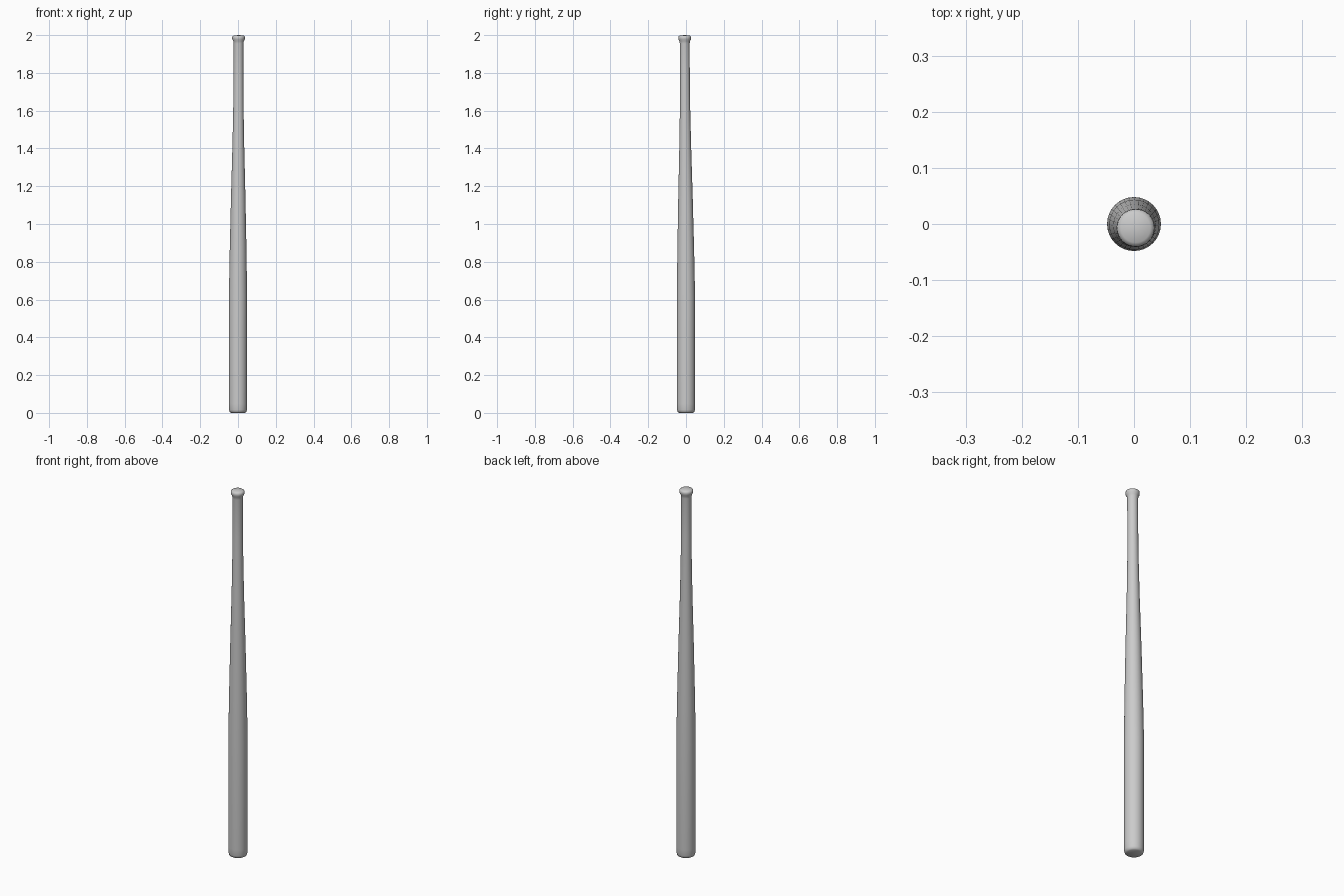
import bpy, bmesh, math

if "Cube" in bpy.data.objects:
    bpy.data.objects.remove(bpy.data.objects["Cube"])

SEGMENTS = 32
# (radius, z) from barrel end up to knob
PROFILE = [(0.036, 0.0), (0.044, 0.005), (0.047, 0.016), (0.048, 0.05), (0.048, 0.62),
           (0.0445, 0.85), (0.038, 1.15), (0.031, 1.42), (0.0275, 1.6), (0.026, 1.75),
           (0.026, 1.955), (0.028, 1.968), (0.033, 1.977), (0.034, 1.985),
           (0.033, 1.993), (0.026, 1.998)]


def axis(z):
    # The bat leans very slightly toward the front
    t = max(0.0, (z - 0.6) / 1.4)
    return 0.003 * t, -0.007 * t


bm = bmesh.new()
rings = []
for r, z in PROFILE:
    cx, cy = axis(z)
    rings.append([bm.verts.new((cx + r * math.cos(a), cy + r * math.sin(a), z))
                  for a in (2 * math.pi * i / SEGMENTS for i in range(SEGMENTS))])
for lower, upper in zip(rings, rings[1:]):
    for i in range(SEGMENTS):
        j = (i + 1) % SEGMENTS
        bm.faces.new((lower[i], lower[j], upper[j], upper[i]))

# Flat barrel end and slightly domed knob
bm.faces.new(rings[0][::-1])
tip = bm.verts.new((*axis(2.0), 2.0))
for i in range(SEGMENTS):
    bm.faces.new((rings[-1][i], rings[-1][(i + 1) % SEGMENTS], tip))

mesh = bpy.data.meshes.new("bat")
bm.to_mesh(mesh)
bm.free()
bat = bpy.data.objects.new("bat", mesh)
bpy.context.collection.objects.link(bat)
bpy.context.view_layer.objects.active = bat
bat.select_set(True)
bpy.ops.object.shade_smooth_by_angle(angle=math.radians(60))
